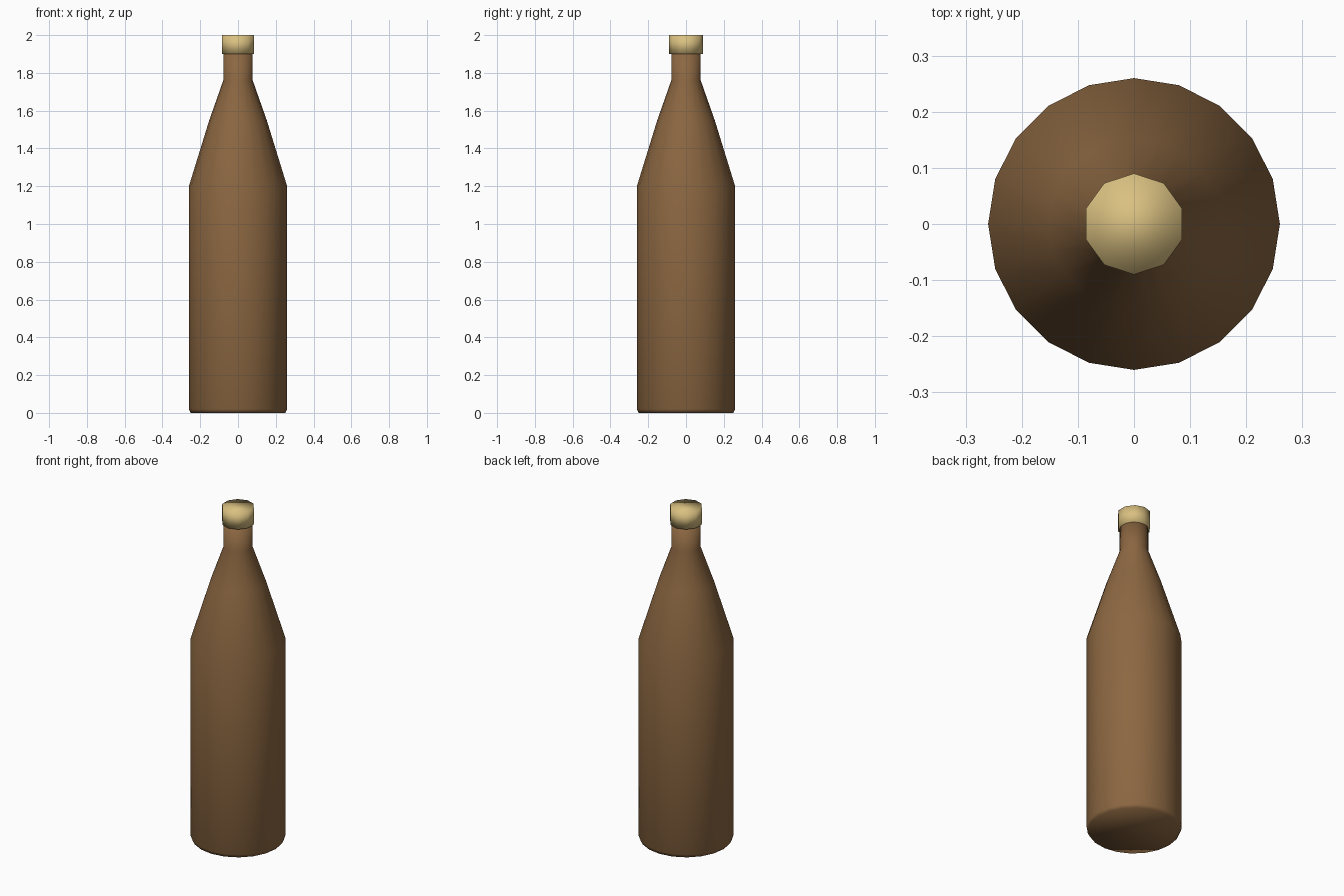
import bpy, bmesh
from math import sin, cos, tau

if "Cube" in bpy.data.objects:
    bpy.data.objects.remove(bpy.data.objects["Cube"])


def material(name, color):
    m = bpy.data.materials.new(name)
    m.diffuse_color = (*color, 1)
    m.use_nodes = True
    m.node_tree.nodes["Principled BSDF"].inputs["Base Color"].default_value = m.diffuse_color
    return m


def lathe(name, profile, sides, start, mat):
    """Closed smooth solid of revolution from (radius, z) points."""
    bm = bmesh.new()
    rings = [[bm.verts.new((r * cos(start + tau * i / sides),
                            r * sin(start + tau * i / sides), z))
              for i in range(sides)] for r, z in profile]
    for low, high in zip(rings, rings[1:]):
        for i in range(sides):
            j = (i + 1) % sides
            bm.faces.new((low[i], low[j], high[j], high[i]))
    bm.faces.new(rings[0][::-1])
    bm.faces.new(rings[-1])
    for f in bm.faces:
        f.smooth = True
    mesh = bpy.data.meshes.new(name)
    bm.to_mesh(mesh)
    bm.free()
    mesh.materials.append(mat)
    obj = bpy.data.objects.new(name, mesh)
    bpy.context.collection.objects.link(obj)
    return obj


brown = material("brown_glass", (0.26, 0.135, 0.053))
gold = material("gold_cap", (0.70, 0.53, 0.22))

# Bottle: chamfered foot, straight body, sloping shoulder, narrow neck
lathe("bottle", [(0.25, 0), (0.26, 0.02), (0.26, 1.2), (0.152, 1.55),
                 (0.078, 1.76), (0.078, 1.91)], 20, 0, brown)

# Ten-sided cap with a corner pointing to the back
lathe("cap", [(0.09, 1.9), (0.09, 2.0)], 10, tau / 4, gold)
